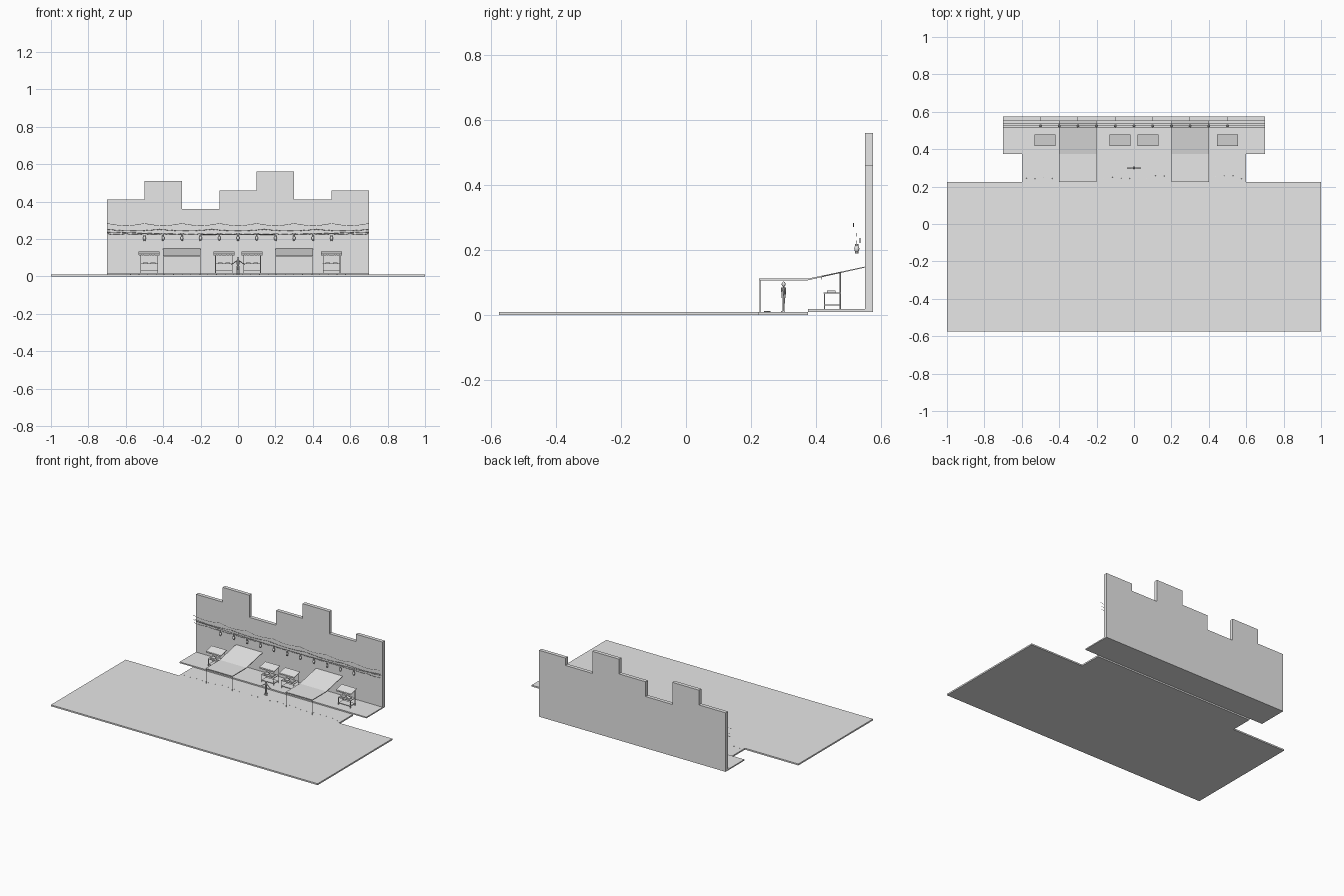
import bpy, bmesh, math, random
from mathutils import Vector

old = bpy.data.objects.get("Cube")
if old:
    bpy.data.objects.remove(old)

random.seed(4)
GREY = (0.8, 0.8, 0.8, 1)
grey = bpy.data.materials.new("plain grey")
grey.use_nodes = True
grey.diffuse_color = GREY
grey.node_tree.nodes["Principled BSDF"].inputs["Base Color"].default_value = GREY


def finish(name, bm):
    bmesh.ops.recalc_face_normals(bm, faces=bm.faces)
    mesh = bpy.data.meshes.new(name)
    bm.to_mesh(mesh)
    bm.free()
    mesh.materials.append(grey)
    obj = bpy.data.objects.new(name, mesh)
    bpy.context.collection.objects.link(obj)
    return obj


def prism(name, outline, axis, start, end):
    """Extrude an outline of two coordinates along the remaining axis."""
    bm = bmesh.new()
    verts = []
    for point in outline:
        co = list(point)
        co.insert(axis, start)
        verts.append(bm.verts.new(co))
    face = bm.faces.new(verts)
    new = bmesh.ops.extrude_face_region(bm, geom=[face])["geom"]
    shift = Vector((0, 0, 0))
    shift[axis] = end - start
    bmesh.ops.translate(bm, vec=shift, verts=[v for v in new if isinstance(v, bmesh.types.BMVert)])
    return finish(name, bm)


def box(name, x0, x1, y0, y1, z0, z1):
    return prism(name, [(x0, y0), (x1, y0), (x1, y1), (x0, y1)], 2, z0, z1)


def rod(name, a, b, r1, r2=None, sides=8):
    a, b = Vector(a), Vector(b)
    bm = bmesh.new()
    bmesh.ops.create_cone(bm, cap_ends=True, segments=sides, radius1=r1,
                          radius2=r1 if r2 is None else r2, depth=(b - a).length)
    bm.transform((b - a).to_track_quat('Z', 'Y').to_matrix().to_4x4())
    bmesh.ops.translate(bm, vec=(a + b) / 2, verts=bm.verts)
    return finish(name, bm)


def ball(name, center, size, sides=10):
    bm = bmesh.new()
    bmesh.ops.create_uvsphere(bm, u_segments=sides, v_segments=6, radius=1)
    bmesh.ops.scale(bm, vec=size, verts=bm.verts)
    bmesh.ops.translate(bm, vec=center, verts=bm.verts)
    for f in bm.faces:
        f.smooth = True
    return finish(name, bm)


def cable(name, y, z, sag, spans):
    """A thin wire drooping between evenly spaced supports."""
    curve = bpy.data.curves.new(name, 'CURVE')
    curve.dimensions = '3D'
    curve.bevel_depth = 0.0012
    curve.bevel_resolution = 0
    line = curve.splines.new('POLY')
    count = spans * 6
    line.points.add(count)
    for i, p in enumerate(line.points):
        t = i / count
        droop = abs(math.sin(math.pi * spans * t))
        p.co = (-0.7 + 1.4 * t, y, z - sag * droop, 1)
    curve.materials.append(grey)
    bpy.context.collection.objects.link(bpy.data.objects.new(name, curve))


# Ground, with a narrower strip leading to the raised walkway
half = [(1, -0.575), (1, 0.225), (0.6, 0.225), (0.6, 0.375)]
prism("ground", half + [(-x, y) for x, y in reversed(half)], 2, 0, 0.01)
box("walkway", -0.7, 0.7, 0.375, 0.575, 0.01, 0.018)

# Stepped back wall
outline = [(0.7, 0.012), (-0.7, 0.012)]
for i, top in enumerate([0.41, 0.51, 0.36, 0.46, 0.56, 0.41, 0.46]):
    x = -0.7 + 0.2 * i
    outline += [(x, top), (x + 0.2, top)]
prism("back_wall", outline, 1, 0.55, 0.575)

# Overhead wires and hanging lanterns
cable("upper_wire", 0.515, 0.283, 0.012, 7)
cable("middle_wire", 0.525, 0.251, 0.008, 5)
cable("lower_wire", 0.535, 0.237, 0.015, 1)
cable("lantern_wire", 0.525, 0.228, 0.004, 14)
for i in range(11):
    x = -0.5 + 0.1 * i
    ball("lantern", (x, 0.525, 0.204), (0.008, 0.008, 0.012))
    rod("lantern_cap", (x, 0.525, 0.213), (x, 0.525, 0.218), 0.005)
    rod("lantern_base", (x, 0.525, 0.19), (x, 0.525, 0.195), 0.005)
    rod("lantern_string", (x, 0.525, 0.217), (x, 0.525, 0.226), 0.0008, sides=4)

# Two large awnings on slim front posts
for side in (-1, 1):
    x0, x1 = side * 0.3 - 0.1, side * 0.3 + 0.1
    prism("awning", [(0.225, 0.107), (0.375, 0.107), (0.55, 0.146),
                     (0.55, 0.149), (0.375, 0.112), (0.225, 0.112)], 0, x0, x1)
    for x in (x0 + 0.002, x1 - 0.002):
        rod("awning_post", (x, 0.227, 0.01), (x, 0.227, 0.108), 0.0015)


def stall(cx):
    # Sloped roof with a scalloped front edge
    prism("stall_roof", [(0.418, 0.117), (0.478, 0.131), (0.478, 0.134), (0.418, 0.12)],
          0, cx - 0.056, cx + 0.056)
    scallops, steps = 8, 6
    edge = [(cx + 0.056, 0.119), (cx - 0.056, 0.119)]
    for i in range(scallops * steps + 1):
        dip = abs(math.sin(math.pi * i / steps))
        edge.append((cx - 0.056 + 0.112 * i / (scallops * steps), 0.114 - 0.005 * dip))
    prism("stall_valance", edge, 1, 0.416, 0.418)
    # Counter, lower shelf, legs and rear posts
    box("stall_counter", cx - 0.047, cx + 0.047, 0.423, 0.477, 0.066, 0.07)
    box("stall_shelf", cx - 0.045, cx + 0.045, 0.425, 0.475, 0.029, 0.032)
    for s in (-1, 1):
        x = cx + s * 0.045
        rod("stall_front_leg", (x, 0.426, 0.018), (x, 0.426, 0.067), 0.002, sides=6)
        rod("stall_rear_post", (x, 0.474, 0.018), (x, 0.474, 0.132), 0.002, sides=6)
        # Trays of goods
        tx = cx + s * 0.02
        box("goods_tray", tx - 0.013, tx + 0.013, 0.433, 0.46, 0.07, 0.075)


for cx in (-0.475, -0.075, 0.075, 0.5):
    stall(cx)

# Standing figure with arms held out
ball("figure_head", (0, 0.3, 0.095), (0.006, 0.006, 0.008))
rod("figure_neck", (0, 0.3, 0.083), (0, 0.3, 0.09), 0.0025)
rod("figure_torso", (0, 0.3, 0.052), (0, 0.3, 0.085), 0.006, 0.008)
for s in (-1, 1):
    rod("figure_leg", (s * 0.006, 0.3, 0.01), (s * 0.004, 0.3, 0.054), 0.003, 0.004)
    rod("figure_arm", (s * 0.007, 0.3, 0.083), (s * 0.036, 0.3, 0.062), 0.003, 0.002)
    box("figure_foot", s * 0.006 - 0.003, s * 0.006 + 0.003, 0.292, 0.304, 0.01, 0.013)

# Pebbles scattered along the front edge
for i in range(26):
    ball("pebble", (-0.575 + 0.046 * i, random.uniform(0.24, 0.26), 0.011),
         (0.002, 0.002, 0.002), 6)
